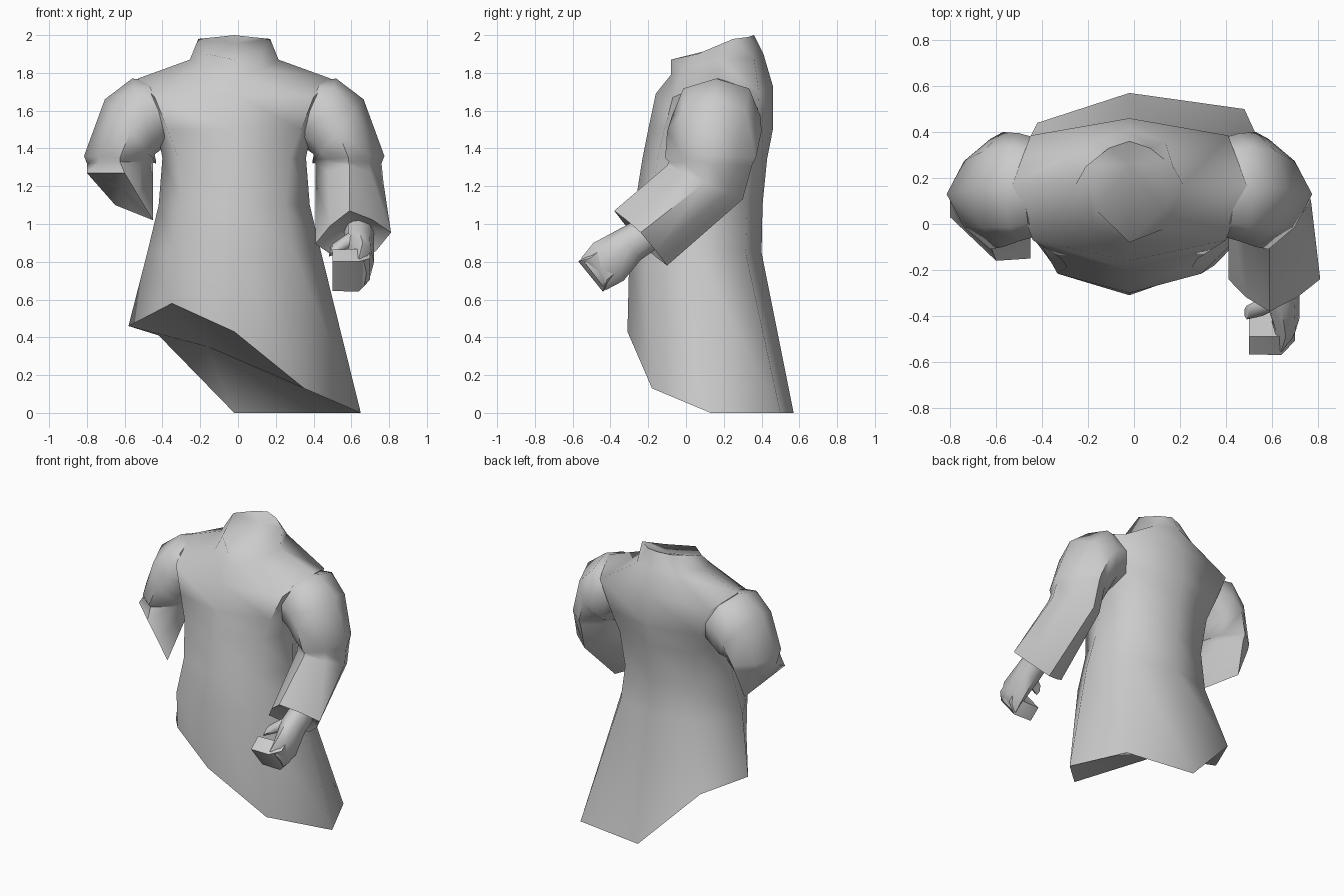
import bpy, bmesh, math
from mathutils import Vector

if "Cube" in bpy.data.objects:
    bpy.data.objects.remove(bpy.data.objects["Cube"])

CENTRE = -0.02  # the garment's plane of symmetry

grey = bpy.data.materials.new("plain_grey")
grey.use_nodes = True
grey.diffuse_color = (0.6, 0.6, 0.6, 1)
grey.node_tree.nodes["Principled BSDF"].inputs["Base Color"].default_value = (0.6, 0.6, 0.6, 1)


def loft(name, rings, first=None, last=None, angle=62):
    """Skin a list of rings; each end is a fan around a given point or a flat cap."""
    bm = bmesh.new()
    rows = [[bm.verts.new(p) for p in ring] for ring in rings]
    n = len(rows[0])
    for a, b in zip(rows, rows[1:]):
        for i in range(n):
            j = (i + 1) % n
            bm.faces.new((a[i], a[j], b[j], b[i]))
    for row, tip in ((rows[0], first), (rows[-1], last)):
        if tip is None:
            bm.faces.new(row)
        else:
            c = bm.verts.new(tip)
            for i in range(n):
                bm.faces.new((row[i], row[(i + 1) % n], c))
    bmesh.ops.recalc_face_normals(bm, faces=bm.faces)
    mesh = bpy.data.meshes.new(name)
    bm.to_mesh(mesh)
    bm.free()
    mesh.materials.append(grey)
    obj = bpy.data.objects.new(name, mesh)
    bpy.context.collection.objects.link(obj)
    bpy.ops.object.select_all(action='DESELECT')
    obj.select_set(True)
    bpy.context.view_layer.objects.active = obj
    bpy.ops.object.shade_smooth_by_angle(angle=math.radians(angle))


def oval(c, u, v, n=8, corner=0.707):
    """Ring around c; corner sets how full the odd points are (0.5 gives a diamond)."""
    c, u, v = Vector(c), Vector(u), Vector(v)
    pts = []
    for i in range(n):
        a = math.tau * i / n
        k = corner / 0.707 if i % 2 else 1
        pts.append(c + (u * math.cos(a) + v * math.sin(a)) * k)
    return pts


def mirrored(ring):
    return [Vector((2 * CENTRE - p.x, p.y, p.z)) for p in ring]


def with_mirror(half_ring):
    """Five points from front to back on the left side, closed by their mirror."""
    left = [Vector(p) + Vector((CENTRE, 0, 0)) for p in half_ring]
    return left + mirrored(left[3:0:-1])


def body_ring(half, front, back, z, cx=0.68, cy=0.76):
    mid, depth = (front + back) / 2, (back - front) / 2
    return with_mirror((
        (0, front, z), (half * cx, mid - depth * cy, z), (half, mid, z),
        (half * cx, mid + depth * cy, z), (0, back, z)))


# Robe: sloping collar, square shoulders, waist and a hem slanting to one side
collar = with_mirror(((0, -0.08, 1.87), (0.145, 0.06, 1.9), (0.19, 0.25, 1.98),
                      (0.09, 0.33, 1.99), (0, 0.36, 2.0)))
neck_base = with_mirror(((0, -0.08, 1.79), (0.155, -0.02, 1.82), (0.235, 0.17, 1.87),
                         (0.155, 0.36, 1.88), (0, 0.41, 1.9)))
shoulders = with_mirror(((0, -0.16, 1.69), (0.42, -0.07, 1.67), (0.51, 0.17, 1.77),
                         (0.43, 0.385, 1.70), (0, 0.46, 1.73)))
hem = [Vector(p) for p in (
    (-0.02, -0.31, 0.43), (0.35, -0.18, 0.13), (0.65, 0.13, 0), (0.48, 0.5, 0),
    (-0.02, 0.57, 0), (-0.42, 0.44, 0.41), (-0.58, 0.13, 0.46), (-0.35, -0.18, 0.58))]
robe = [
    collar, neck_base, shoulders,
    body_ring(0.41, -0.20, 0.46, 1.5, 0.86, 0.74),
    body_ring(0.38, -0.23, 0.43, 1.35, 0.78),
    body_ring(0.40, -0.27, 0.405, 1.1),
    body_ring(0.46, -0.30, 0.40, 0.85),
    hem]
loft("robe", robe, first=(CENTRE, 0.26, 1.955), last=(-0.16, 0.35, 0.35), angle=66)

# Upper sleeves, shared by both arms, set into the shoulders
upper = [
    oval((0.37, 0.16, 1.60), (0.07, 0, 0.16), (0, 0.21, 0), corner=0.74),
    oval((0.46, 0.16, 1.57), (0.06, 0, 0.20), (0, 0.235, 0), corner=0.74),
    oval((0.53, 0.15, 1.49), (0.135, 0, 0.17), (0, 0.25, 0), corner=0.66),
    oval((0.585, 0.13, 1.35), (0.19, 0, 0.01), (0, 0.24, 0), corner=0.6),
    oval((0.585, 0.13, 1.32), (0.175, 0, 0), (0, 0.22, -0.01), corner=0.62)]

# Left sleeve bends forward to a wide pointed cuff
loft("left_sleeve", upper + [
    oval((0.59, 0.10, 1.22), (0.18, 0, 0), (0, 0.20, -0.09), corner=0.62),
    oval((0.61, -0.24, 0.925), (0.20, 0, 0.03), (0.02, 0.14, -0.145), corner=0.56)],
    last=(0.62, -0.16, 0.98))

# Right sleeve ends below the elbow in a four-cornered slanted opening
corners = [Vector(p) for p in (
    (-0.80, 0.03, 1.27), (-0.65, 0.27, 1.10), (-0.45, -0.15, 1.02), (-0.60, -0.16, 1.27))]
opening = []
for i, p in enumerate(corners):
    opening += [p, (p + corners[(i + 1) % 4]) / 2]
loft("right_sleeve", [mirrored(r) for r in upper] + [opening], last=(-0.625, 0.06, 1.19))

# Left hand: wrist and palm, curled fingers, thumb
loft("left_palm", [
    oval((0.64, -0.17, 0.97), (0.08, 0, 0), (0, 0.06, -0.07)),
    oval((0.64, -0.30, 0.89), (0.08, 0, 0), (0, 0.06, -0.08)),
    oval((0.66, -0.41, 0.80), (0.06, 0, 0), (0, 0.08, -0.10)),
    oval((0.64, -0.49, 0.735), (0.04, 0, 0), (0, 0.065, -0.085))])


def finger_ring(x, size, y, z):
    along, depth = Vector((0, 0.065, -0.08)), Vector((0, -0.04, -0.033))
    c = Vector((x, y, z))
    return [c + (along * a + depth * b) * size for a, b in ((-1, -1), (1, -1), (1, 1), (-1, 1))]


loft("left_fingers", [
    finger_ring(0.70, 0.7, -0.435, 0.785),
    finger_ring(0.64, 1, -0.465, 0.755),
    finger_ring(0.50, 0.97, -0.465, 0.755)], angle=50)
loft("left_thumb", [
    oval((0.64, -0.32, 0.93), (0, 0.04, 0.02), (0.02, 0, 0.05), 6),
    oval((0.56, -0.36, 0.90), (0, 0.04, 0.02), (0.02, 0, 0.045), 6),
    oval((0.49, -0.385, 0.86), (0, 0.03, 0.015), (0.01, 0, 0.03), 6)])
